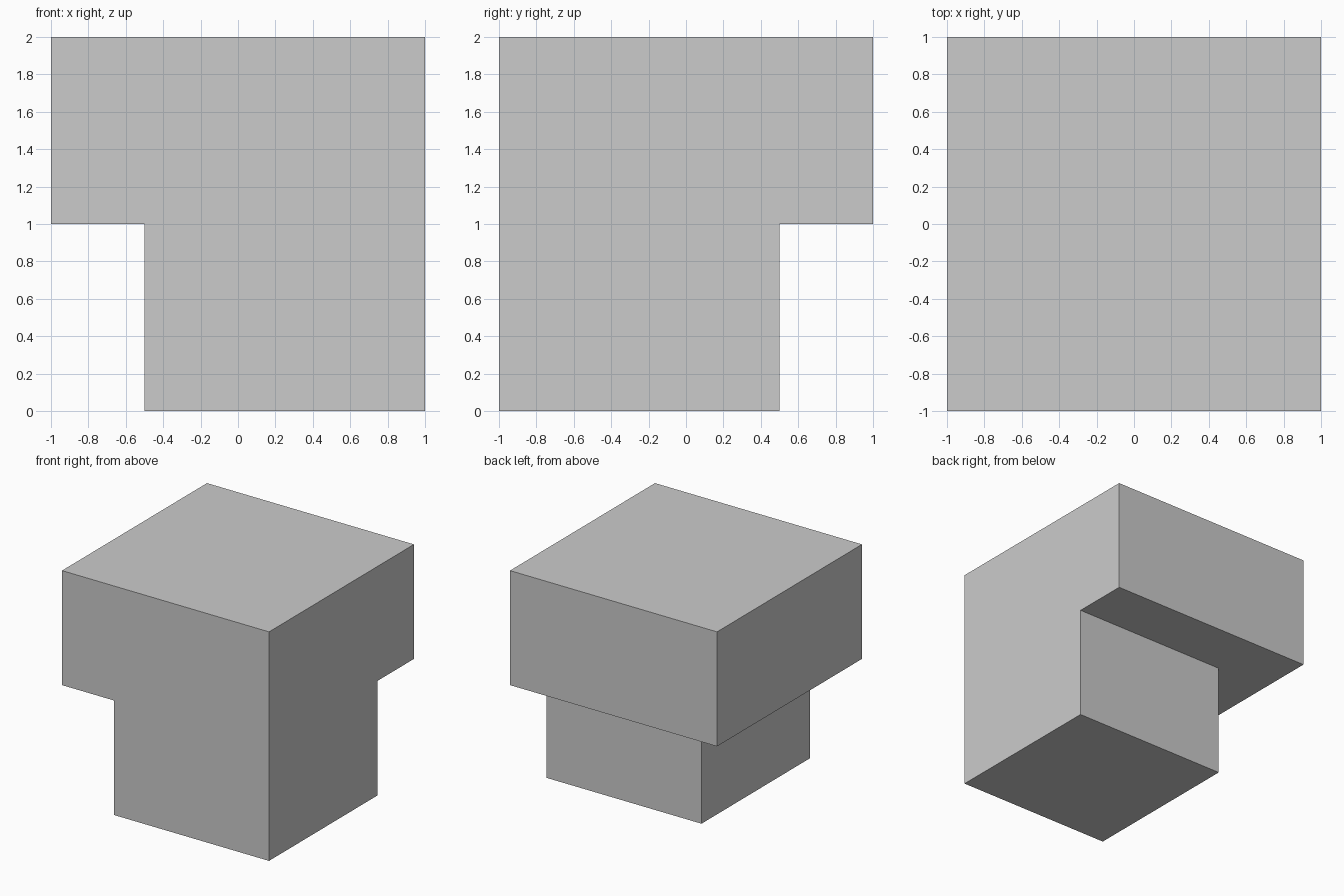
import bpy, bmesh
from mathutils import Matrix, Vector

if "Cube" in bpy.data.objects:
    bpy.data.objects.remove(bpy.data.objects["Cube"])

bm = bmesh.new()

# Upper slab: 2 x 2 x 1
bmesh.ops.create_cube(bm, size=2, matrix=Matrix.Translation((0, 0, 1.5)) @ Matrix.Diagonal((1, 1, 0.5, 1)))

# Score the slab along the edges of the narrower base
for co, no in (((-0.5, 0, 0), (1, 0, 0)), ((0, 0.5, 0), (0, 1, 0))):
    bmesh.ops.bisect_plane(bm, geom=bm.verts[:] + bm.edges[:] + bm.faces[:],
                           plane_co=co, plane_no=no)

# Base: pull the front-right part of the underside down to the floor
bm.normal_update()
base = [f for f in bm.faces if f.normal.z < -0.9
        and f.calc_center_median().x > -0.5 and f.calc_center_median().y < 0.5]
ext = bmesh.ops.extrude_discrete_faces(bm, faces=base)
bmesh.ops.translate(bm, verts=list({v for f in ext["faces"] for v in f.verts}),
                    vec=Vector((0, 0, -1)))

# Merge coplanar faces into clean flat sides
bmesh.ops.dissolve_limit(bm, angle_limit=0.01, verts=bm.verts[:], edges=bm.edges[:])
bmesh.ops.recalc_face_normals(bm, faces=bm.faces[:])

mesh = bpy.data.meshes.new("stepped_block")
bm.to_mesh(mesh)
bm.free()
bpy.context.collection.objects.link(bpy.data.objects.new("stepped_block", mesh))
